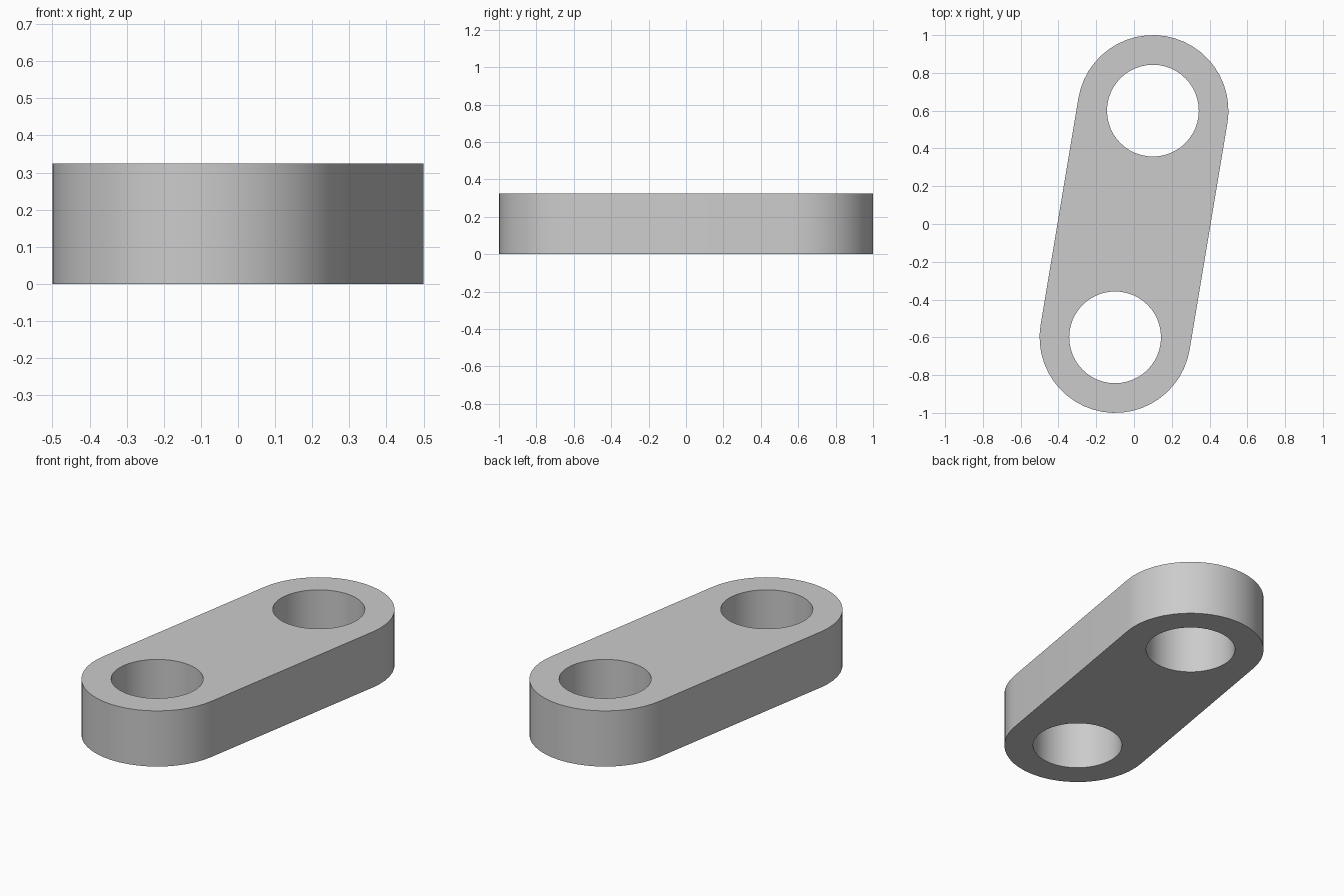
import bpy, bmesh
from math import atan2, cos, sin, pi
from mathutils import Vector

cube = bpy.data.objects.get("Cube")
if cube:
    bpy.data.objects.remove(cube, do_unlink=True)

HEIGHT = 0.324
OUTER, BORE = 0.4, 0.243
EYE = Vector((0.1, 0.6, HEIGHT / 2))   # centre of one eye; the other is opposite
STEPS = 24                             # segments per half circle

grey = bpy.data.materials.new("light grey")
grey.use_nodes = True
grey.diffuse_color = (0.6, 0.6, 0.6, 1)
grey.node_tree.nodes["Principled BSDF"].inputs["Base Color"].default_value = (0.6, 0.6, 0.6, 1)


def arc(centre, radius, start, sweep, count):
    return [centre + radius * Vector((cos(start + sweep * i / count),
                                      sin(start + sweep * i / count), 0))
            for i in range(count + 1)]


def add_loop(bm, points):
    verts = [bm.verts.new(p) for p in points]
    return [bm.edges.new((v, verts[i - 1])) for i, v in enumerate(verts)]


# Link plate profile: a slanted capsule with a round bore at each end
far, near = EYE, Vector((-EYE.x, -EYE.y, EYE.z))
side = atan2(EYE.y, EYE.x) - pi / 2
bm = bmesh.new()
edges = add_loop(bm, arc(far, OUTER, side, pi, STEPS)
                 + arc(near, OUTER, side + pi, pi, STEPS))
for centre in (far, near):
    edges += add_loop(bm, arc(centre, BORE, 0, 2 * pi, 2 * STEPS)[:-1])
bmesh.ops.triangle_fill(bm, edges=edges, use_beauty=True, normal=(0, 0, 1))
bmesh.ops.recalc_face_normals(bm, faces=bm.faces[:])
mesh = bpy.data.meshes.new("link_plate")
bm.to_mesh(mesh)
bm.free()
mesh.materials.append(grey)

# Thicken the profile evenly about its middle plane
plate = bpy.data.objects.new("link_plate", mesh)
bpy.context.collection.objects.link(plate)
bpy.ops.object.select_all(action="DESELECT")
plate.select_set(True)
bpy.context.view_layer.objects.active = plate
solid = plate.modifiers.new("thickness", "SOLIDIFY")
solid.thickness = HEIGHT
solid.offset = 0
bpy.ops.object.modifier_apply(modifier=solid.name)
bpy.ops.object.shade_smooth_by_angle(angle=pi / 6)
